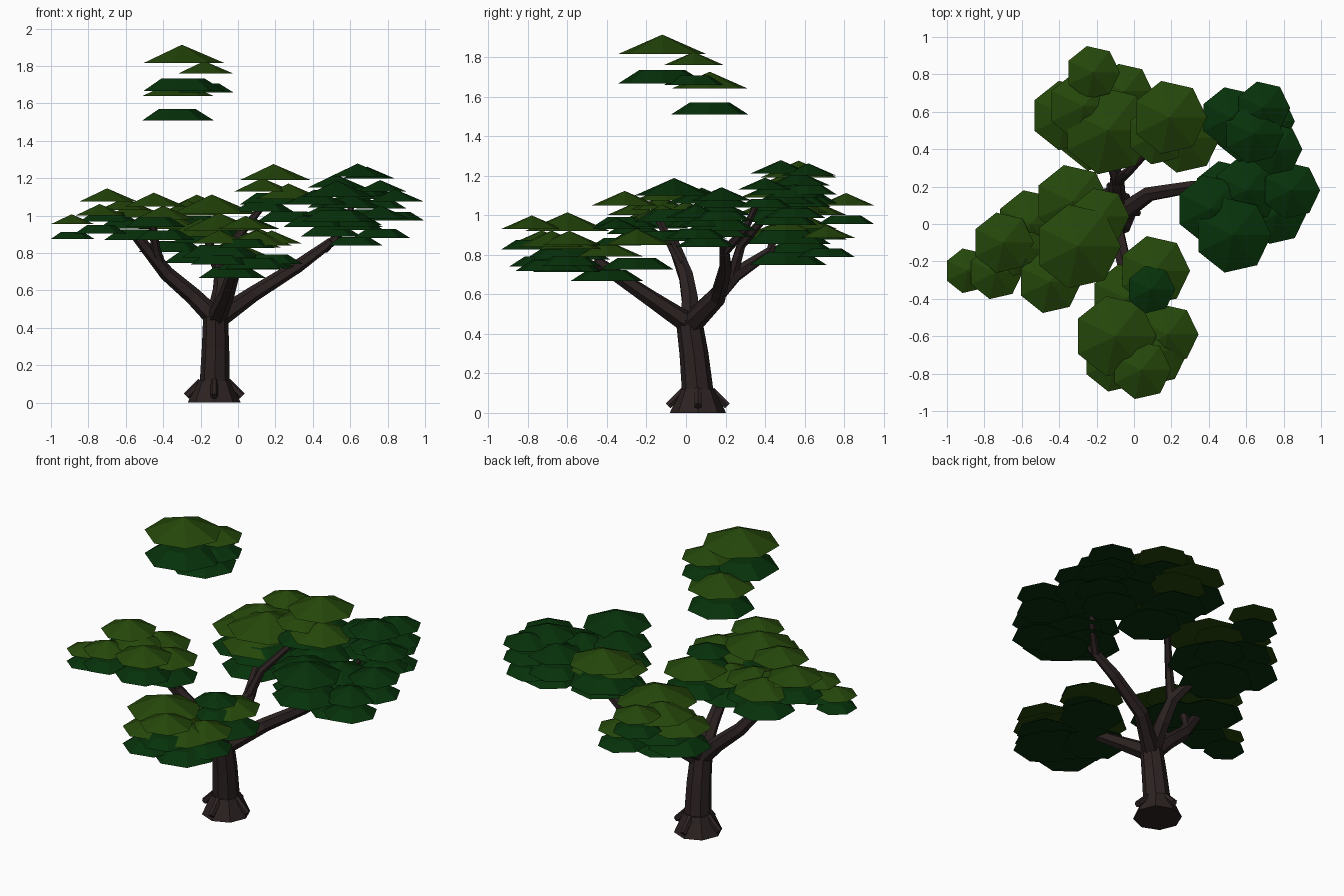
import bpy, bmesh, math
from mathutils import Vector


def material(name, rgb):
    m = bpy.data.materials.new(name)
    m.diffuse_color = (*rgb, 1)
    return m


BARK = material("bark brown", (0.026, 0.016, 0.016))
OLIVE = material("olive green", (0.018, 0.062, 0.003))
DARK = material("dark green", (0.002, 0.031, 0.003))


def finish(name, bm, mats):
    bmesh.ops.recalc_face_normals(bm, faces=bm.faces)
    me = bpy.data.meshes.new(name)
    bm.to_mesh(me)
    bm.free()
    for m in mats:
        me.materials.append(m)
    ob = bpy.data.objects.new(name, me)
    bpy.context.collection.objects.link(ob)


def tube(bm, path, sides=6):
    """Tapered tube through (x, y, z, radius) points."""
    pts = [Vector(p[:3]) for p in path]
    rings = []
    for i, p in enumerate(pts):
        d = (pts[min(i + 1, len(pts) - 1)] - pts[max(i - 1, 0)]).normalized()
        u = d.cross(Vector((0, 1, 0)))
        if u.length < 0.3:
            u = d.cross(Vector((1, 0, 0)))
        u.normalize()
        v = d.cross(u)
        ring = []
        for k in range(sides):
            a = math.tau * k / sides
            ring.append(bm.verts.new(p + path[i][3] * (u * math.cos(a) + v * math.sin(a))))
        rings.append(ring)
    for a, b in zip(rings, rings[1:]):
        for k in range(sides):
            n = (k + 1) % sides
            bm.faces.new((a[k], a[n], b[n], b[k]))
    bm.faces.new(rings[0])
    bm.faces.new(rings[-1])


def tuft_layer(bm, x, y, z, r, top, h, mat):
    """Flat seven-sided leaf pad: a cone, or a frustum when top > 0."""
    def ring(rad, zz):
        return [bm.verts.new((x + rad * math.cos(math.tau * k / 7),
                              y + rad * math.sin(math.tau * k / 7), zz)) for k in range(7)]
    low = ring(r, z)
    faces = [bm.faces.new(low)]
    if top:
        up = ring(top, z + h)
        faces.append(bm.faces.new(up))
        faces += [bm.faces.new((low[k], low[(k + 1) % 7], up[(k + 1) % 7], up[k])) for k in range(7)]
    else:
        tip = bm.verts.new((x, y, z + h))
        faces += [bm.faces.new((low[k], low[(k + 1) % 7], tip)) for k in range(7)]
    for f in faces:
        f.material_index = mat


def foliage(name, tufts, top_mat=0):
    """Each tuft is a pointed pad over a flat dark pad."""
    bm = bmesh.new()
    for t in tufts:
        x, y, z, r = t[:4]
        mat = t[4] if len(t) > 4 else top_mat
        tuft_layer(bm, x, y, z, r, 0, 0.43 * r, mat)
        tuft_layer(bm, x, y, z - 0.65 * r, r, 0.52 * r, 0.3 * r, 1)
    finish(name, bm, [OLIVE, DARK])


# trunk with flared foot
bm = bmesh.new()
tube(bm, [(-0.125, 0.06, 0.1, 0.08), (-0.12, 0.04, 0.3, 0.073), (-0.12, 0.015, 0.47, 0.066)], 8)
finish("trunk", bm, [BARK])
bm = bmesh.new()
tube(bm, [(-0.127, 0.06, 0, 0.142), (-0.127, 0.06, 0.12, 0.088)], 8)
finish("trunk_foot", bm, [BARK])

# four root stubs around the foot
bm = bmesh.new()
for i in range(4):
    a = math.tau * i / 4
    c, s = math.cos(a), math.sin(a)
    tube(bm, [(-0.127 + 0.07 * c, 0.06 + 0.07 * s, 0.115, 0.02),
              (-0.127 + 0.15 * c, 0.06 + 0.15 * s, 0.035, 0.02)])
finish("roots", bm, [BARK])

# main limbs and smaller branches
limbs = {
    "front_limb": [(-0.12, 0.03, 0.44, .055), (-0.06, -0.18, 0.58, .042), (0.0, -0.46, 0.77, .03)],
    "right_limb": [(-0.12, 0.02, 0.44, .055), (0.08, 0.16, 0.58, .042), (0.32, 0.2, 0.73, .035),
                   (0.5, 0.19, 0.86, .025)],
    "right_back_branch": [(0.46, 0.2, 0.82, .024), (0.57, 0.3, 0.93, .02), (0.61, 0.36, 1.06, .016)],
    "left_limb": [(-0.11, 0.02, 0.44, .055), (-0.24, 0.02, 0.57, .046), (-0.38, 0.0, 0.69, .04),
                  (-0.55, -0.08, 0.9, .028)],
    "left_branch": [(-0.4, 0.0, 0.7, .03), (-0.44, -0.06, 0.82, .025), (-0.46, -0.14, 0.98, .02)],
    "back_limb": [(-0.12, 0.0, 0.44, .055), (-0.09, 0.16, 0.6, .045), (-0.09, 0.25, 0.7, .038),
                  (-0.15, 0.43, 0.82, .026), (-0.16, 0.45, 0.96, .02)],
    "back_upper_branch": [(-0.09, 0.23, 0.68, .032), (-0.03, 0.28, 0.85, .024), (0.13, 0.45, 1.05, .018)],
}
for name, path in limbs.items():
    bm = bmesh.new()
    tube(bm, path)
    finish(name, bm, [BARK])

# leaf clusters: x, y, base height, radius
foliage("crown_leaves", [(-0.3, -0.12, 1.815, .23), (-0.18, 0.04, 1.76, .155), (-0.33, 0.12, 1.64, .2)])
foliage("back_leaves", [(-0.22, 0.81, 1.05, .145), (-0.36, 0.58, 0.93, .19), (-0.14, 0.5, 1.01, .24),
                        (-0.05, 0.71, 0.885, .15), (-0.2, 0.5, 0.89, .22), (0.19, 0.57, 1.19, .2),
                        (0.27, 0.46, 1.09, .19), (0.13, 0.48, 1.13, .165), (-0.27, 0.63, 1.0, .19)])
foliage("left_leaves", [(-0.55, 0.0, 0.99, .185), (-0.7, -0.1, 1.075, .165), (-0.89, -0.25, 0.955, .122),
                        (-0.74, -0.26, 1.0, .145), (-0.45, -0.31, 1.05, .17), (-0.4, -0.12, 0.98, .17),
                        (-0.61, -0.13, 1.03, .15)])
foliage("front_leaves", [(0.11, -0.25, 0.85, .19), (0.09, -0.35, 0.93, .13, 1), (-0.1, -0.6, 0.92, .22),
                         (0.1, -0.68, 0.84, .19), (0.18, -0.59, 0.85, .165), (0.04, -0.78, 0.93, .16),
                         (-0.1, -0.73, 0.85, .17), (-0.04, -0.4, 0.79, .19), (0.05, -0.6, 0.83, .18)])
foliage("right_back_leaves", [(0.52, 0.57, 1.15, .165), (0.69, 0.62, 1.2, .145), (0.64, 0.48, 1.21, .16),
                              (0.76, 0.4, 1.13, .14), (0.6, 0.5, 1.06, .17), (0.7, 0.55, 1.09, .16)], 1)
foliage("right_front_leaves", [(0.41, 0.08, 1.06, .185), (0.6, 0.18, 1.04, .18), (0.53, -0.06, 1.1, .205),
                               (0.84, 0.18, 1.075, .155), (0.76, 0.05, 0.985, .16),
                               (0.62, 0.1, 0.94, .155), (0.49, 0.17, 1.0, .17)], 1)
